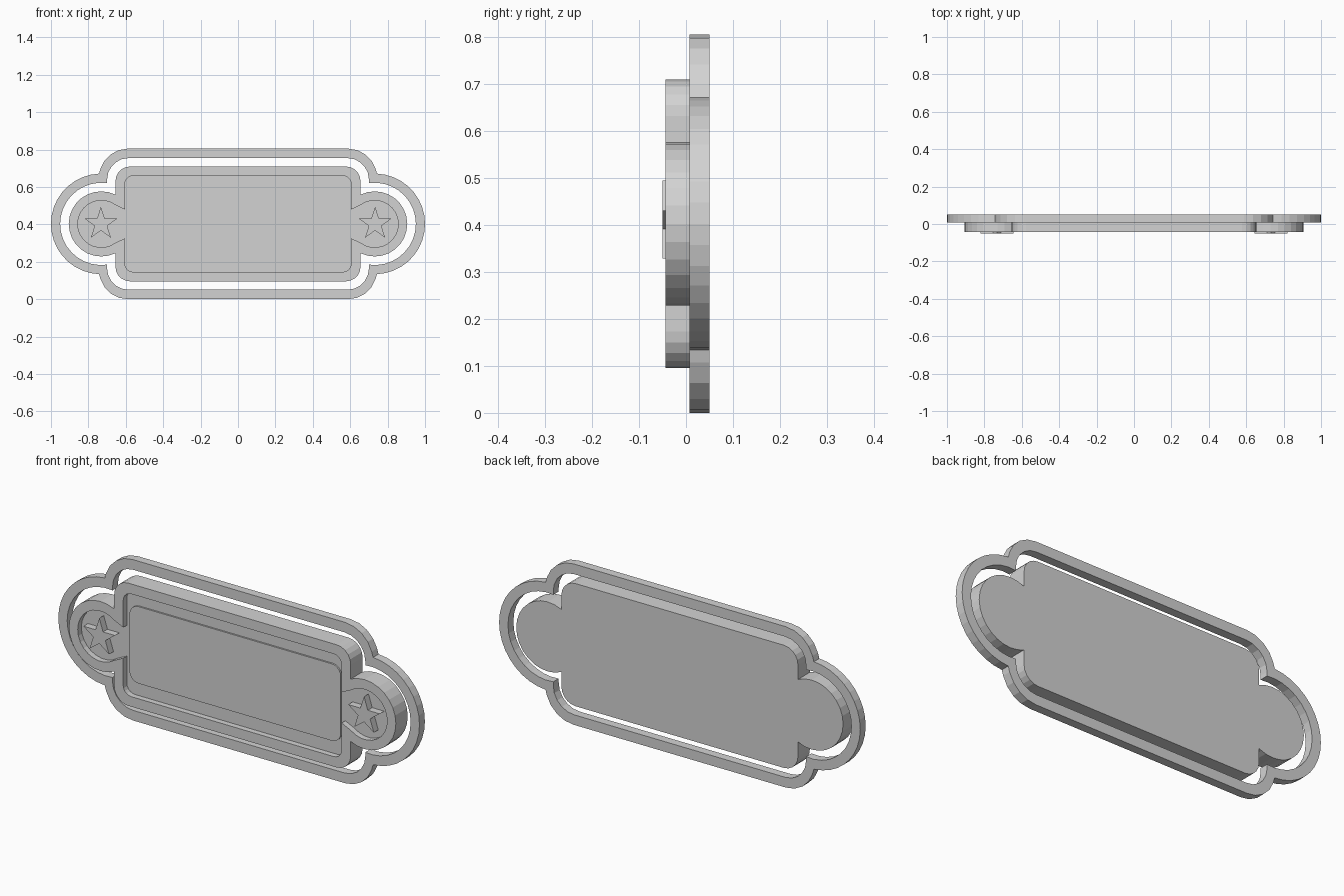
import bpy, bmesh, math

if "Cube" in bpy.data.objects:
    bpy.data.objects.remove(bpy.data.objects["Cube"])

ZC = 0.4025   # height of the plaque's centre line
CX = 0.731    # centre of the round end lobes

grey = bpy.data.materials.new("plain grey")
grey.diffuse_color = (0.65, 0.65, 0.65, 1)
grey.use_nodes = True
grey.node_tree.nodes["Principled BSDF"].inputs["Base Color"].default_value = grey.diffuse_color


def mirror4(q):
    """Complete a top-right quarter outline to all four quadrants."""
    right = q + [(x, -z) for x, z in reversed(q) if z > 1e-6]
    return right + [(-x, z) for x, z in reversed(right)]


def corner(w, h, r, n=5):
    return [(w - r + r * math.sin(math.pi / 2 * i / n),
             h - r + r * math.cos(math.pi / 2 * i / n)) for i in range(n + 1)]


def lobed(w, h, r, R, jz=None, xs=None, n=9):
    """Rounded rectangle joined with a circle of radius R at each end."""
    a = math.acos(((xs or w) - CX) / R)
    jz = jz or R * math.sin(a)
    q = [p for p in corner(w, h, r) if p[1] > jz + 0.002]
    q.append((w, jz))
    for i in range(0 if xs else 1, n + 1):
        t = a * (1 - i / n)
        q.append((CX + R * math.cos(t), R * math.sin(t)))
    return mirror4(q)


def prism(name, pts, y0, y1, x=0.0):
    """Extrude an x-z outline from y0 to y1."""
    bm = bmesh.new()
    face = bm.faces.new([bm.verts.new((px + x, y0, pz + ZC)) for px, pz in pts])
    ext = bmesh.ops.extrude_face_region(bm, geom=[face])
    new = [v for v in ext["geom"] if isinstance(v, bmesh.types.BMVert)]
    bmesh.ops.translate(bm, verts=new, vec=(0, y1 - y0, 0))
    bmesh.ops.recalc_face_normals(bm, faces=bm.faces)
    me = bpy.data.meshes.new(name)
    bm.to_mesh(me)
    bm.free()
    me.materials.append(grey)
    ob = bpy.data.objects.new(name, me)
    bpy.context.collection.objects.link(ob)
    return ob


def cut(ob, cutter):
    """Subtract the cutter, then delete it."""
    mod = ob.modifiers.new("cut", "BOOLEAN")
    mod.operation, mod.solver, mod.object = "DIFFERENCE", "EXACT", cutter
    bpy.context.view_layer.objects.active = ob
    bpy.ops.object.modifier_apply(modifier=mod.name)
    bpy.data.objects.remove(cutter)


# Outer border loop
border = prism("outer_border", lobed(0.743, 0.4025, 0.155, 0.269), 0.007, 0.05)
cut(border, prism("border_cutter", lobed(0.70, 0.352, 0.115, 0.22), -0.1, 0.1))

# Main plate, flush with the border at the back, with a rim around a recess
FLOOR = -0.015
plate = prism("plate", lobed(0.655, 0.307, 0.078, 0.174), -0.044, 0.05)
cut(plate, prism("recess_cutter",
                 lobed(0.605, 0.257, 0.045, 0.126, jz=0.077, xs=0.655), -0.1, FLOOR))

# Slightly raised centre panel
prism("centre_panel", mirror4(corner(0.585, 0.1925, 0.05) + [(0.585, 0.0)]),
      -0.023, FLOOR)

# Star in each end lobe
star = []
for i in range(10):
    rad = 0.092 if i % 2 == 0 else 0.0352
    star.append((rad * math.sin(i * math.pi / 5), rad * math.cos(i * math.pi / 5)))
for side, s in (("left", -1), ("right", 1)):
    prism("star_" + side, star, -0.05, FLOOR, s * 0.733)
